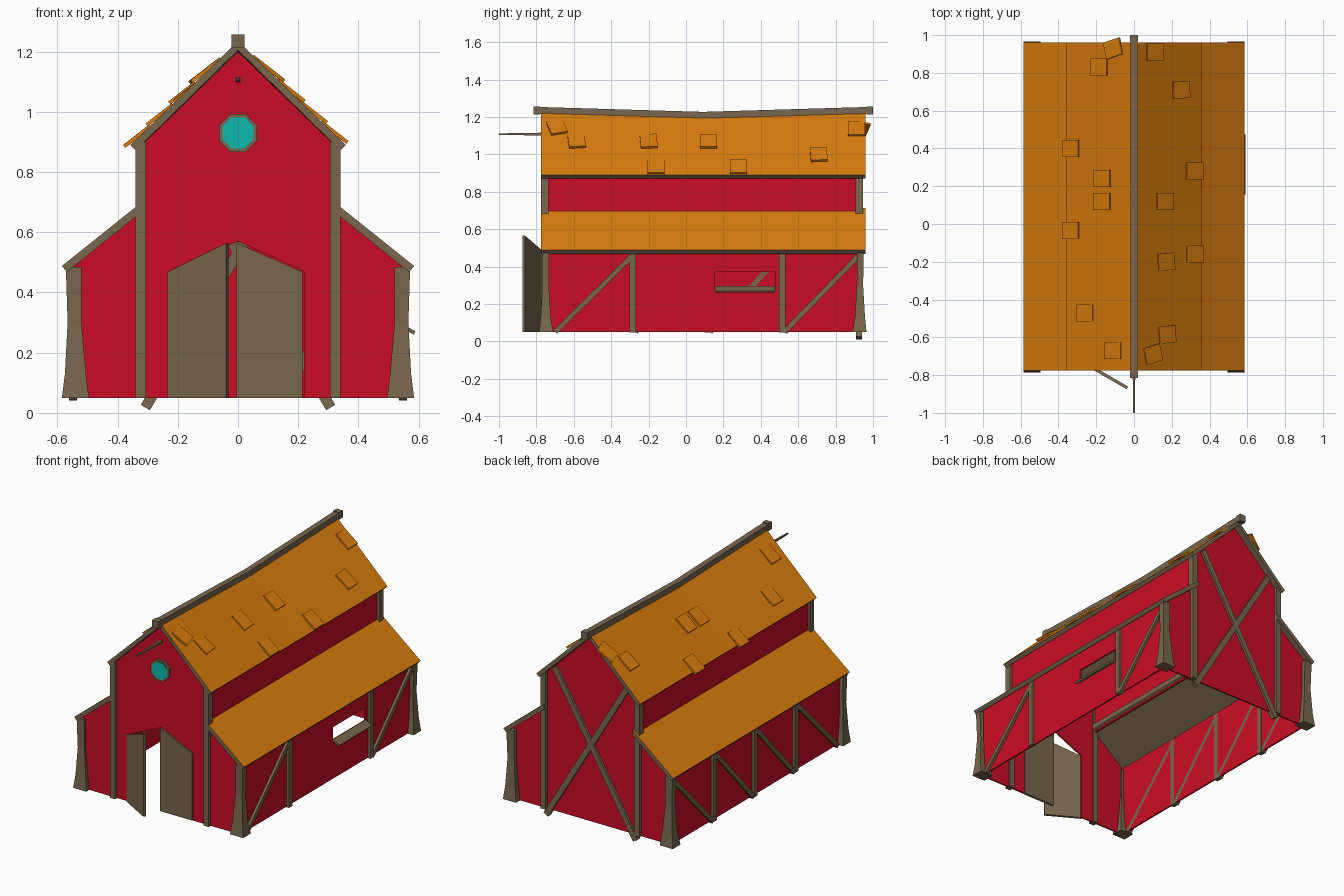
import bpy, bmesh, math
from mathutils import Vector, Matrix

if "Cube" in bpy.data.objects:
    bpy.data.objects.remove(bpy.data.objects["Cube"])


def material(name, rgb):
    m = bpy.data.materials.new(name)
    m.diffuse_color = (*rgb, 1)
    m.use_nodes = True
    m.node_tree.nodes["Principled BSDF"].inputs["Base Color"].default_value = m.diffuse_color
    return m


RED = material("red_paint", (0.60, 0.004, 0.02))
ORANGE = material("orange_roofing", (0.70, 0.205, 0.004))
WOOD = material("weathered_wood", (0.19, 0.135, 0.075))
GLASS = material("teal_glass", (0.005, 0.48, 0.42))


def loft(name, rings, *mats):
    """Closed solid through a list of equal-sized 3D rings."""
    bm = bmesh.new()
    vs = [[bm.verts.new(p) for p in r] for r in rings]
    n = len(rings[0])
    bm.faces.new(vs[0])
    bm.faces.new(vs[-1])
    for a, b in zip(vs, vs[1:]):
        for i in range(n):
            bm.faces.new((a[i], a[(i + 1) % n], b[(i + 1) % n], b[i]))
    bmesh.ops.recalc_face_normals(bm, faces=bm.faces)
    if len(mats) > 1:                      # second material covers upward faces
        for f in bm.faces:
            f.material_index = 1 if f.normal.z > 0.3 else 0
    me = bpy.data.meshes.new(name)
    bm.to_mesh(me)
    bm.free()
    for m in mats:
        me.materials.append(m)
    ob = bpy.data.objects.new(name, me)
    bpy.context.collection.objects.link(ob)
    return ob


def prism_y(name, pts, y0, y1, mat):
    return loft(name, [[(x, y, z) for x, z in pts] for y in (y0, y1)], mat)


def prism_x(name, pts, x0, x1, mat):
    return loft(name, [[(x, y, z) for y, z in pts] for x in (x0, x1)], mat)


def beam(name, a, b, width, depth, normal, mat=WOOD):
    a, b, n = Vector(a), Vector(b), Vector(normal).normalized()
    s = (b - a).cross(n).normalized() * width / 2
    n = n * depth / 2
    return loft(name, [[p + s + n, p - s + n, p - s - n, p + s - n] for p in (a, b)], mat)


def rect(a0, b0, a1, b1):
    return [(a0, b0), (a1, b0), (a1, b1), (a0, b1)]


B = 0.05                                   # wall base height
YF, YB = -0.745, 0.925                     # end wall planes

# End walls, the front one with a peaked door opening
gable = [(-.54, B), (-.54, .49), (-.32, .67), (-.32, .89), (0, 1.2),
         (.32, .89), (.32, .67), (.54, .49), (.54, B)]
door = [(.22, B), (.22, .47), (0, .57), (-.22, .47), (-.22, B)]
prism_y("front_wall", gable + door, YF - .01, YF, RED)
prism_y("back_wall", gable, YB - .01, YB, RED)

# Long walls; the right one has a window opening
prism_x("left_wall", rect(YF, B, YB, .5), -.545, -.535, RED)
prism_x("right_wall", [(YF, B), (YB, B), (YB, .37), (.475, .37), (.475, .29),
                       (.155, .29), (.155, .37), (YF, .37)], .535, .545, RED)
prism_x("right_wall_top", rect(YF, .37, YB, .5), .535, .545, RED)
beam("window_shelf", (.565, .155, .278), (.565, .475, .278), .05, .012, (.5, 0, .85))

# Roof slabs: wood below, orange on top; the upper pair sags with the ridge
SAG = [(-.775, 1.235), (.09, 1.21), (.96, 1.235)]
for s, side in ((-1, "left"), (1, "right")):
    loft(side + "_main_roof",
         [[(0, y, z), (s * .358, y, .89), (s * .34, y, .872), (0, y, z - .03)]
          for y, z in SAG], WOOD, ORANGE)
    loft(side + "_lower_roof",
         [[(s * .305, y, .712), (s * .585, y, .488), (s * .568, y, .468), (s * .305, y, .68)]
          for y in (-.775, .96)], WOOD, ORANGE)
    prism_x(side + "_upper_wall", rect(YF, .66, YB, .9), s * .315, s * .325, RED)
    # Boards at the nave corners
    for y, end in ((YF - .01, "front"), (YB, "back")):
        prism_y(f"{end}_{side}_board", rect(s * .305, B, s * .34, .9), y - .02, y + .02, WOOD)

# Sagging ridge beam with end blocks
RIDGE = [(-.815, 1.237), (.09, 1.21), (1.0, 1.237)]
loft("ridge_beam", [[(x, y, z + h) for x, h in ((-.018, -.02), (.018, -.02), (.018, .017), (-.018, .017))]
                    for y, z in RIDGE], WOOD)
for y0, y1 in ((-.815, -.78), (.965, 1.0)):
    prism_y("ridge_end_block", rect(-.021, 1.212, .021, 1.257), y0, y1, WOOD)

# Flared corner posts: height, outer x, inner x, y outward, y inward
FLARE = [(B, .585, .495, .04, -.035), (.13, .575, .505, .032, -.022),
         (.3, .566, .52, .022, -.012), (.485, .572, .52, .025, -.012)]
for s, side in ((-1, "left"), (1, "right")):
    for d, y, end in ((-1, YF, "front"), (1, YB, "back")):
        loft(f"{end}_{side}_post",
             [[(s * xo, y + d * o, z), (s * xi, y + d * o, z), (s * xi, y + d * i, z), (s * xo, y + d * i, z)]
              for z, xo, xi, o, i in FLARE], WOOD)

# Side framing: studs and diagonal braces
for s, studs, braces in ((1, (-.285, .515), ((-.70, -.29), (.525, .92))),
                         (-1, (-.285, .115, .515),
                          ((-.70, -.30), (-.27, .10), (.13, .50), (.53, .92)))):
    for y in studs:
        beam("side_stud", (s * .548, y, B - .003), (s * .548, y, .49), .033, .028, (1, 0, 0))
    for y0, y1 in braces:
        beam("side_brace", (s * .548, y0, B), (s * .548, y1, .455), .027, .026, (1, 0, 0))

# Cross braces on the back wall
for s in (-1, 1):
    beam("back_cross_brace", (s * .308, YB, .018), (-s * .25, YB, .95), .035, .03, (0, 1, 0))

# Doors: left swung outward, right closed
leaf = [(0, B), (.225, B), (.225, .565), (0, .468)]
left_door = prism_y("left_door", leaf, -.008, .008, WOOD)
left_door.matrix_world = Matrix.Translation((-.23, -.755, 0)) @ Matrix.Rotation(math.radians(-30), 4, 'Z')
right_door = prism_y("right_door", [(.215 - x * .98, z) for x, z in leaf], -.758, -.743, WOOD)


# Octagonal window
def octagon(r):
    return [(r * math.cos(math.radians(22.5 + 45 * k)), .93 + r * math.sin(math.radians(22.5 + 45 * k)))
            for k in range(8)]


prism_y("round_window_frame", octagon(.068), YF - .025, YF + .01, WOOD)
prism_y("round_window_glass", octagon(.056), YF - .029, YF + .012, GLASS)

# Tapered hoist pole
loft("hoist_pole", [[(x * r, y, 1.108 + z * r) for x, z in ((-1, -1), (1, -1), (1, 1), (-1, 1))]
                    for y, r in ((-.74, .009), (-.8, .007), (-1, .004))], WOOD)

# Loose shingles: x, y, twist in degrees
SHINGLES = [(-.11, .93, 15), (-.185, .83, 0), (-.335, .40, 0), (-.17, .24, 0), (-.17, .12, 0),
            (-.335, -.035, 0), (-.26, -.47, 0), (-.11, -.67, 0),
            (.11, .91, 0), (.25, .71, 3), (.32, .28, 0), (.165, .12, 0), (.32, -.16, 0),
            (.17, -.2, 4), (.175, -.585, 5), (.10, -.69, 15)]
for x, y, twist in SHINGLES:
    s = 1 if x > 0 else -1
    ridge = 1.21 + .025 * abs(y - .09) / .87
    z = ridge - abs(x) * (ridge - .89) / .358 + .008
    ob = prism_y("shingle", rect(-.055, -.006, .055, .006), -.045, .045, ORANGE)
    ob.matrix_world = (Matrix.Translation((x, y, z)) @ Matrix.Rotation(s * math.radians(38), 4, 'Y')
                       @ Matrix.Rotation(math.radians(twist), 4, 'Z'))
